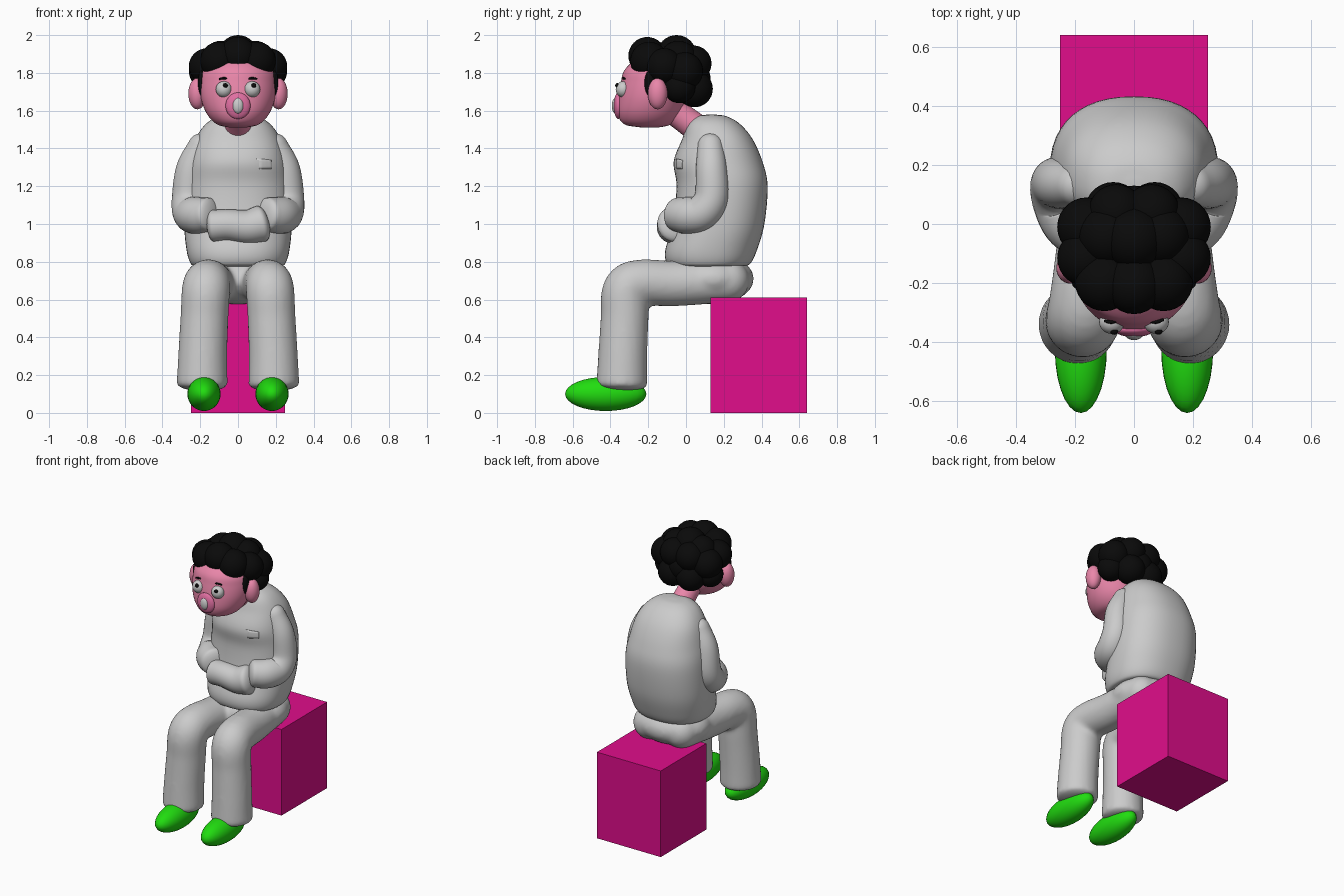
import bpy, bmesh
from math import sin, cos, pi, copysign
from mathutils import Vector, Matrix

if "Cube" in bpy.data.objects:
    bpy.data.objects.remove(bpy.data.objects["Cube"])


def material(name, rgb):
    m = bpy.data.materials.new(name)
    m.diffuse_color = (*rgb, 1)
    m.use_nodes = True
    m.node_tree.nodes["Principled BSDF"].inputs["Base Color"].default_value = m.diffuse_color
    return m


SKIN = material("skin", (0.82, 0.24, 0.40))
LIP = material("lip", (0.75, 0.16, 0.36))
BLACK = material("black", (0.003, 0.003, 0.003))
GREEN = material("green", (0.015, 0.72, 0.005))
MAGENTA = material("magenta", (0.75, 0.004, 0.26))


def finish(name, bm, mat=None, smooth=True):
    bmesh.ops.recalc_face_normals(bm, faces=bm.faces[:])
    me = bpy.data.meshes.new(name)
    bm.to_mesh(me)
    bm.free()
    if smooth:
        me.polygons.foreach_set("use_smooth", [True] * len(me.polygons))
    ob = bpy.data.objects.new(name, me)
    bpy.context.collection.objects.link(ob)
    if mat:
        me.materials.append(mat)
    return ob


def spline(pts, steps=6):
    """Catmull-Rom samples through tuples of any length."""
    p = [Vector(q) for q in pts]
    p = [2 * p[0] - p[1]] + p + [2 * p[-1] - p[-2]]
    out = []
    for i in range(1, len(p) - 2):
        a, b, c, d = p[i - 1:i + 3]
        for k in range(steps):
            t = k / steps
            out.append(0.5 * (2 * b + (c - a) * t + (2 * a - 5 * b + 4 * c - d) * t * t
                              + (3 * b - a - 3 * c + d) * t ** 3))
    return out + [p[-2]]


def skin_rings(bm, rings):
    vs = [[bm.verts.new(c) for c in r] for r in rings]
    n = len(vs[0])
    for a, b in zip(vs, vs[1:]):
        for i in range(n):
            bm.faces.new((a[i], a[(i + 1) % n], b[(i + 1) % n], b[i]))
    bm.faces.new(vs[0][::-1])
    bm.faces.new(vs[-1])


def stack(bm, rows, power=2.0, n=48):
    """Horizontal rings given as (z, front y, back y, half width)."""
    rings = []
    for z, y0, y1, rx in (r[:] for r in spline([Vector(r) for r in rows])):
        ring = []
        for i in range(n):
            c, s = cos(2 * pi * i / n), sin(2 * pi * i / n)
            ring.append((rx * copysign(abs(c) ** (2 / power), c),
                         (y0 + y1) / 2 + (y1 - y0) / 2 * copysign(abs(s) ** (2 / power), s), z))
        rings.append(ring)
    skin_rings(bm, rings)


def sweep(bm, pts, start=1.0, end=1.0, n=28):
    """Round tube through (x, y, z, radius) with domed ends."""
    s = spline(pts)
    cen, rad = [Vector(q[:3]) for q in s], [q[3] for q in s]
    tan = [(cen[min(i + 1, len(cen) - 1)] - cen[max(i - 1, 0)]).normalized() for i in range(len(cen))]
    dome = [k * pi / 12 for k in range(1, 6)]
    sec = [(cen[0] - tan[0] * rad[0] * start * sin(a), tan[0], rad[0] * cos(a)) for a in reversed(dome)]
    sec += list(zip(cen, tan, rad))
    sec += [(cen[-1] + tan[-1] * rad[-1] * end * sin(a), tan[-1], rad[-1] * cos(a)) for a in dome]
    u, rings = sec[0][1].orthogonal(), []
    for c, t, r in sec:
        u = (u - t * u.dot(t)).normalized()
        v = t.cross(u)
        rings.append([c + r * (u * cos(2 * pi * i / n) + v * sin(2 * pi * i / n)) for i in range(n)])
    skin_rings(bm, rings)


def ball(bm, c, r, seg=28):
    m = Matrix.Translation(c) @ Matrix.Diagonal((*r, 1))
    bmesh.ops.create_uvsphere(bm, u_segments=seg, v_segments=seg // 2 + 2, radius=1, matrix=m)


def box(bm, c, size):
    bmesh.ops.create_cube(bm, size=1, matrix=Matrix.Translation(c) @ Matrix.Diagonal((*size, 1)))


def balls(name, items, mat=None):
    bm = bmesh.new()
    for c, r in items:
        ball(bm, c, r)
    return finish(name, bm, mat)


# seat block
bm = bmesh.new()
box(bm, (0, 0.385, 0.305), (0.5, 0.51, 0.61))
finish("seat_block", bm, MAGENTA, smooth=False)

# shirt body, hunched forward
bm = bmesh.new()
stack(bm, [(0.775, -0.06, 0.30, 0.22), (0.79, -0.10, 0.34, 0.25), (0.86, -0.11, 0.375, 0.272),
           (1.0, -0.07, 0.415, 0.285), (1.2, -0.05, 0.432, 0.28), (1.33, -0.065, 0.405, 0.26),
           (1.45, -0.02, 0.352, 0.225), (1.53, 0.01, 0.285, 0.17), (1.57, 0.06, 0.215, 0.10),
           (1.58, 0.12, 0.15, 0.02)], power=2.3)
shirt = finish("shirt_body", bm)

# chest pocket, laid onto the shirt
bm = bmesh.new()
bmesh.ops.create_grid(bm, x_segments=8, y_segments=4, size=0.5,
                      matrix=Matrix.Translation((0.145, -0.05, 1.318)) @ Matrix.Rotation(pi / 2, 4, 'X')
                      @ Matrix.Diagonal((0.11, 0.055, 1, 1)))
pocket = finish("chest_pocket", bm)
wrap = pocket.modifiers.new("wrap", 'SHRINKWRAP')
wrap.target, wrap.offset = shirt, 0.004
pocket.modifiers.new("thick", 'SOLIDIFY').thickness = 0.006

# trousers: pelvis and two bent legs blended together
bm = bmesh.new()
ball(bm, (0, 0.14, 0.71), (0.26, 0.22, 0.135))
for s in (1, -1):
    sweep(bm, [(s * 0.12, 0.22, 0.70, 0.115), (s * 0.14, -0.05, 0.685, 0.12), (s * 0.16, -0.24, 0.688, 0.124),
               (s * 0.17, -0.315, 0.645, 0.128), (s * 0.178, -0.325, 0.50, 0.127),
               (s * 0.187, -0.335, 0.30, 0.13), (s * 0.19, -0.34, 0.15, 0.135)], end=0.25)
trousers = finish("trousers", bm)
rm = trousers.modifiers.new("blend", 'REMESH')
rm.mode, rm.voxel_size, rm.use_smooth_shade = 'VOXEL', 0.014, True
sm = trousers.modifiers.new("soften", 'SMOOTH')
sm.factor, sm.iterations = 0.5, 8

for s, side in ((1, "left"), (-1, "right")):
    # sleeves
    bm = bmesh.new()
    sweep(bm, [(s * 0.195, 0.13, 1.41, 0.07), (s * 0.245, 0.135, 1.29, 0.083), (s * 0.26, 0.135, 1.14, 0.09),
               (s * 0.25, 0.085, 1.06, 0.096), (s * 0.215, 0.01, 1.045, 0.098),
               (s * 0.155, -0.045, 1.05, 0.09)], end=0.4)
    finish(side + "_sleeve", bm)
    # shoes
    balls(side + "_shoe", [((s * 0.18, -0.425, 0.10), (0.088, 0.215, 0.09))], GREEN)
    # ears
    balls(side + "_ear", [((s * 0.215, -0.15, 1.69), (0.048, 0.052, 0.083))], SKIN)
    # eyes with pupils looking up
    ex = s * 0.075
    balls(side + "_eye", [((ex, -0.332, 1.713), (0.043, 0.04, 0.043))])
    balls(side + "_pupil", [((ex + 0.008, -0.364, 1.733), (0.013, 0.011, 0.013))], BLACK)
    # eyebrows
    bm = bmesh.new()
    sweep(bm, [(ex - 0.022, -0.329, 1.768, 0.005), (ex, -0.332, 1.772, 0.006), (ex + 0.022, -0.325, 1.769, 0.005)], n=10)
    finish(side + "_eyebrow", bm, BLACK)

# tucked sleeve ends across the belly
bm = bmesh.new()
sweep(bm, [(-0.13, -0.06, 0.99, 0.085), (-0.05, -0.07, 0.995, 0.083), (0.05, -0.065, 0.985, 0.09),
           (0.12, -0.055, 1.0, 0.098)], start=0.4, end=0.45)
finish("folded_cuffs", bm)

# neck
bm = bmesh.new()
sweep(bm, [(0, -0.12, 1.64, 0.075), (0, -0.02, 1.565, 0.072), (0, 0.08, 1.49, 0.076)])
finish("neck", bm, SKIN)

# head
bm = bmesh.new()
stack(bm, [(1.51, -0.23, -0.15, 0.04), (1.527, -0.325, -0.08, 0.11), (1.58, -0.36, -0.03, 0.163),
           (1.66, -0.36, 0.0, 0.195), (1.75, -0.345, 0.03, 0.203), (1.82, -0.322, 0.03, 0.188),
           (1.89, -0.24, 0.0, 0.12), (1.91, -0.16, -0.06, 0.03)])
finish("head", bm, SKIN)

# round mouth and nose tip
balls("mouth", [((0, -0.358, 1.626), (0.066, 0.025, 0.07))], LIP)
balls("nose_tip", [((0, -0.373, 1.626), (0.03, 0.02, 0.042))])

# curly hair: overlapping balls, paired left and right
curls = [((0, -0.05, 1.895), (0.105,) * 3), ((0, -0.205, 1.89), (0.1,) * 3), ((0, 0.03, 1.77), (0.1,) * 3)]
for x, y, z, r in [(0.10, -0.195, 1.865, 0.1), (0.165, -0.115, 1.835, 0.095), (0.09, -0.04, 1.87, 0.1),
                   (0.16, -0.01, 1.81, 0.1), (0.06, 0.04, 1.85, 0.095), (0.07, 0.045, 1.715, 0.097),
                   (0.165, -0.035, 1.725, 0.085)]:
    curls += [((s * x, y, z), (r, r, r)) for s in (1, -1)]
curls += [((s * 0.192, -0.19, 1.745), (0.02, 0.03, 0.07)) for s in (1, -1)]
balls("hair", curls, BLACK)
